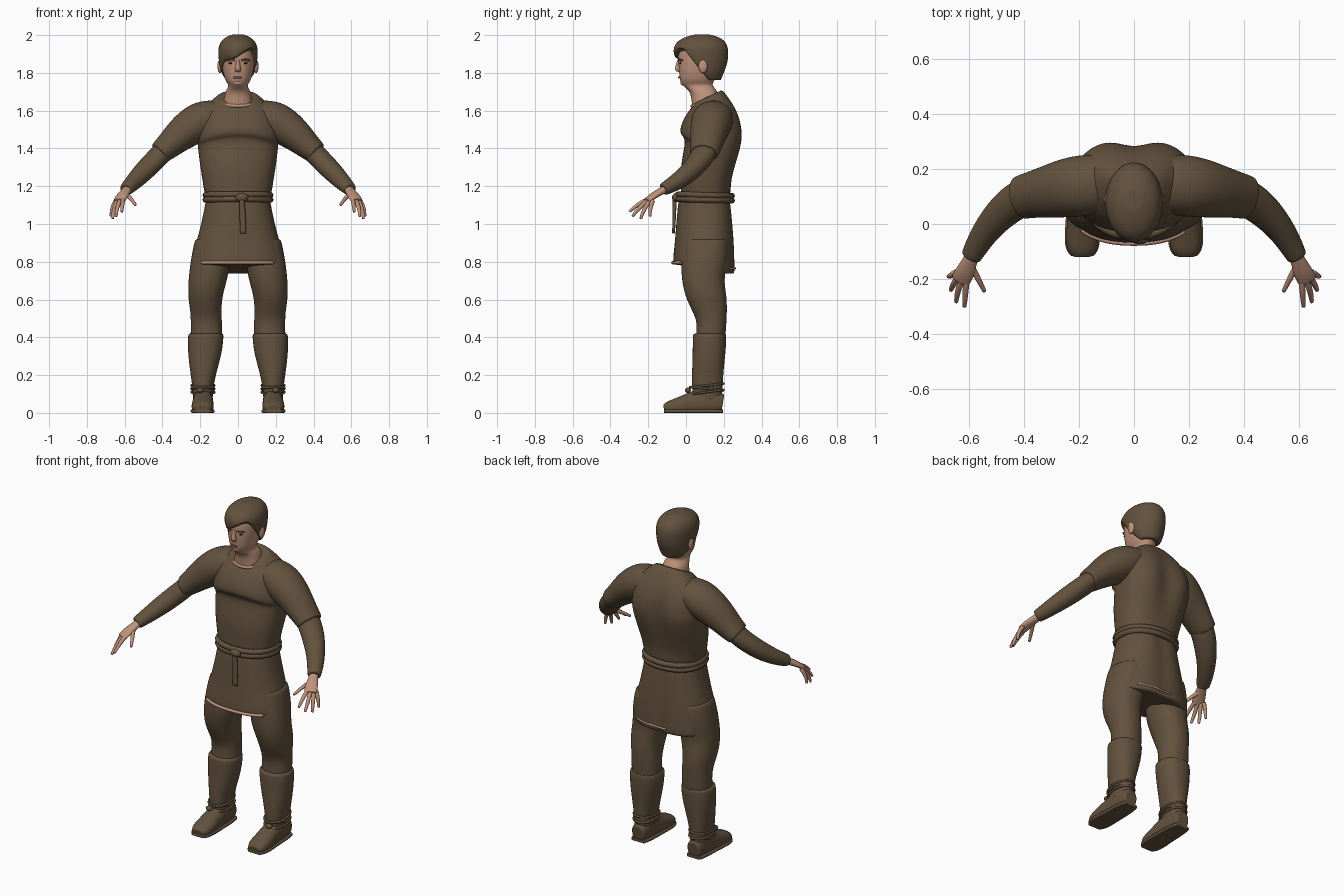
import bpy, bmesh, math
from mathutils import Vector

cube = bpy.data.objects.get("Cube")
if cube:
    bpy.data.objects.remove(cube, do_unlink=True)


def material(name, rgb):
    mat = bpy.data.materials.new(name)
    mat.use_nodes = True
    mat.diffuse_color = (*rgb, 1)
    mat.node_tree.nodes["Principled BSDF"].inputs["Base Color"].default_value = (*rgb, 1)
    return mat


BROWN = material("brown cloth", (0.125, 0.085, 0.048))
SKIN = material("skin", (0.52, 0.29, 0.2))
LIP = material("lip", (0.33, 0.15, 0.11))
DARK = material("dark eye", (0.03, 0.02, 0.015))


def oval(angle, power):
    """Point on a unit superellipse."""
    c, s = math.cos(angle), math.sin(angle)
    return (math.copysign(abs(c) ** (2 / power), c), math.copysign(abs(s) ** (2 / power), s))


def loft(name, rings, mat, power=2, path=False, shape=None, count=20, level=2):
    """Skin oval rings (x, y, z, half width, half depth); path mode turns them along the way."""
    bm = bmesh.new()
    centres = [Vector(r[:3]) for r in rings]
    sections = []
    last = len(rings) - 1
    for i, r in enumerate(rings):
        u, v = Vector((1, 0, 0)), Vector((0, 1, 0))
        if path:
            t = (centres[min(i + 1, last)] - centres[max(i - 1, 0)]).normalized()
            u = t.cross(Vector((0, 0, 1))).normalized()
            v = u.cross(t)
        scales = (0.9, 1) if i == 0 else (1, 0.9) if i == last else (1,)
        for k in scales:
            loop = []
            for j in range(count):
                a, b = oval(math.tau * j / count, power)
                p = centres[i] + u * a * r[3] * k + v * b * r[4] * k
                loop.append(bm.verts.new(shape(p) if shape else p))
            sections.append(loop)
    for low, high in zip(sections, sections[1:]):
        for j in range(count):
            m = (j + 1) % count
            bm.faces.new((low[j], low[m], high[m], high[j]))
    bm.faces.new(sections[0])
    bm.faces.new(sections[-1])
    bmesh.ops.recalc_face_normals(bm, faces=bm.faces)
    mesh = bpy.data.meshes.new(name)
    bm.to_mesh(mesh)
    bm.free()
    mesh.materials.append(mat)
    mesh.shade_smooth()
    obj = bpy.data.objects.new(name, mesh)
    bpy.context.collection.objects.link(obj)
    sub = obj.modifiers.new("smooth", "SUBSURF")
    sub.levels = sub.render_levels = level
    return obj


def cord(name, points, radius, mat, closed=False):
    curve = bpy.data.curves.new(name, "CURVE")
    curve.dimensions = "3D"
    curve.bevel_depth = radius
    curve.bevel_resolution = 2
    curve.use_fill_caps = True
    line = curve.splines.new("POLY")
    line.points.add(len(points) - 1)
    for slot, p in zip(line.points, points):
        slot.co = (*p, 1)
    line.use_cyclic_u = closed
    curve.materials.append(mat)
    obj = bpy.data.objects.new(name, curve)
    bpy.context.collection.objects.link(obj)


def arc(x, y, z, rx, ry, start=0, end=360, power=2, steps=40, tilt=0):
    pts = []
    for i in range(steps):
        a, b = oval(math.radians(start + (end - start) * i / steps), power)
        pts.append((x + a * rx, y + b * ry, z + b * tilt))
    return pts


def ball(name, place, size, mat):
    bpy.ops.mesh.primitive_uv_sphere_add(segments=16, ring_count=10, location=place)
    obj = bpy.context.object
    obj.name = name
    obj.scale = size
    obj.data.materials.append(mat)
    obj.data.shade_smooth()


def flip(rings, s):
    return [(r[0] * s, *r[1:]) for r in rings]


# Tunic body: scooped collar, arched chest fold, shoulder blades with a spine groove
def tunic_shape(p):
    x, y, z = p
    if y < 0.1 and 1.4 < z < 1.55:
        z -= 0.9 * x * x
    if y > 0.18:
        fade = max(0, 1 - abs(z - 1.45) / 0.25)
        y += fade * (0.014 - 0.035 * math.exp(-(x / 0.06) ** 2))
    if z > 1.6:
        z += (y - 0.16) * 5 * (z - 1.6)
    return Vector((x, y, z))


loft("tunic_body", [
    (0, .1, 1.13, .163, .125), (0, .105, 1.17, .18, .133), (0, .105, 1.21, .185, .132),
    (0, .115, 1.3, .2, .145), (0, .14, 1.4, .213, .15), (0, .146, 1.46, .217, .15),
    (0, .13, 1.478, .22, .167), (0, .135, 1.54, .22, .158), (0, .14, 1.61, .19, .125),
    (0, .13, 1.66, .14, .092), (0, .115, 1.695, .105, .077)], BROWN, 2.4, shape=tunic_shape, count=32)


# Tunic skirt, longer at the back
def skirt_shape(p):
    drop = 0.05 * min(1, max(0, (p.y - 0.1) / 0.1)) * min(1, max(0, (0.9 - p.z) / 0.1))
    seat = 0.012 * math.exp(-(p.x / 0.04) ** 2) if p.y > 0.15 else 0
    return Vector((p.x, p.y - seat, p.z - drop))


loft("tunic_skirt", [
    (0, .1, 1.17, .163, .13), (0, .1, 1.1, .175, .144), (0, .1, 1, .195, .152),
    (0, .1, .9, .223, .16), (0, .097, .82, .246, .166), (0, .097, .785, .248, .166)],
    BROWN, 2.3, shape=skirt_shape, count=32)
cord("front_hem_lining", arc(0, .097, .795, .246, .167, 222, 318, 2.3), .009, SKIN)
cord("back_hem_lining", arc(0, .097, .765, .246, .162, 50, 100, 2.3), .006, SKIN)

# Belt with knot and hanging end
for z in (1.128, 1.153):
    cord("belt_band", arc(0, .1, z, .172, .143, power=2.2, tilt=-.004), .016, BROWN, True)
ball("belt_knot", (.02, -.052, 1.14), (.035, .022, .024), BROWN)
loft("belt_end", [(.02, -.06, 1.13, .014, .012), (.025, -.062, 1.05, .018, .01),
                  (.027, -.066, .95, .017, .008)], BROWN, count=10, level=1)

# Neck and face
loft("head", [
    (0, .11, 1.6, .09, .075), (0, .1, 1.66, .074, .072), (0, .095, 1.705, .068, .074),
    (0, .058, 1.733, .045, .078), (0, .058, 1.755, .066, .09), (0, .064, 1.79, .077, .1),
    (0, .072, 1.84, .087, .113), (0, .078, 1.89, .09, .122), (0, .08, 1.94, .085, .12),
    (0, .085, 1.97, .055, .08)], SKIN, 2.2, count=24)
cord("collar_lining", arc(0, .115, 1.645, .093, .083, 200, 340, tilt=.02), .009, SKIN)
loft("nose", [(0, -.034, 1.805, .014, .012), (0, -.042, 1.818, .018, .02),
              (0, -.04, 1.84, .011, .016), (0, -.034, 1.872, .009, .01)], SKIN, count=12)
cord("mouth", arc(0, .06, 1.776, .075, .099, 252, 288, steps=9), .005, LIP)
ball("chin", (0, -.012, 1.748), (.026, .018, .016), SKIN)
for side, s in (("left", 1), ("right", -1)):
    ball(side + "_eye", (s * .036, -.029, 1.852), (.014, .006, .006), DARK)
    cord(side + "_brow", [(s * .018, -.041, 1.866), (s * .04, -.037, 1.872),
                          (s * .06, -.02, 1.866)], .005, BROWN)
    ball(side + "_ear", (s * .096, .09, 1.835), (.013, .024, .036), SKIN)


# Hair cap with a fringe swept to one side
def hair_shape(p):
    t = min(1, max(0, (p.y + 0.01) / 0.13))
    fringe = 1.868 + max(0, p.x + 0.03) * 0.7
    if p.x > 0.07:
        fringe -= (p.x - 0.07) * 1.5
    return Vector((p.x, p.y, max(p.z, fringe * (1 - t) + 1.76 * t)))


loft("hair", [
    (0, .125, 1.755, .062, .06), (0, .1, 1.8, .091, .1), (0, .083, 1.845, .1, .136),
    (0, .08, 1.885, .104, .144), (0, .078, 1.93, .106, .147), (0, .08, 1.966, .093, .13),
    (0, .085, 1.99, .066, .092), (0, .085, 2.003, .03, .04)], BROWN, shape=hair_shape, count=32)


def foot_shape(p):
    return Vector((p.x, p.y, max(p.z, 0.004)))


def sole_shape(p):
    return Vector((p.x, p.y, min(max(p.z, 0), 0.018)))


foot = [(.185, .195, .05, .042, .05), (.185, .13, .06, .054, .075), (.185, .05, .055, .054, .068),
        (.187, -.03, .036, .06, .048), (.188, -.09, .027, .058, .038), (.188, -.117, .022, .036, .022)]

for side, s in (("left", 1), ("right", -1)):
    # Sleeves and arms
    loft(side + "_short_sleeve", flip([
        (.1, .15, 1.58, .1, .08), (.18, .14, 1.555, .115, .105), (.25, .13, 1.515, .108, .102),
        (.32, .115, 1.46, .095, .085), (.375, .105, 1.408, .084, .07),
        (.415, .095, 1.375, .08, .062)], s), BROWN, path=True)
    loft(side + "_long_sleeve", flip([
        (.36, .11, 1.42, .07, .055), (.41, .095, 1.37, .07, .055), (.46, .06, 1.318, .065, .055),
        (.515, .005, 1.262, .055, .052), (.56, -.06, 1.215, .046, .043),
        (.592, -.12, 1.183, .038, .034)], s), BROWN, path=True)
    # Hands
    loft(side + "_palm", flip([
        (.58, -.1, 1.19, .026, .022), (.597, -.138, 1.17, .028, .02), (.613, -.175, 1.148, .038, .018),
        (.63, -.208, 1.122, .036, .014)], s), SKIN, path=True, count=12)
    fingers = {
        "thumb": ((.592, -.15, 1.16), (.567, -.195, 1.135), (.542, -.245, 1.1)),
        "index": ((.607, -.195, 1.135), (.612, -.255, 1.105), (.615, -.3, 1.065)),
        "middle": ((.622, -.195, 1.13), (.642, -.25, 1.085), (.645, -.283, 1.04)),
        "ring": ((.638, -.19, 1.125), (.659, -.225, 1.075), (.664, -.24, 1.027)),
        "little": ((.646, -.175, 1.125), (.668, -.19, 1.085), (.673, -.19, 1.04))}
    for finger, joints in fingers.items():
        loft(side + "_" + finger, flip([(*p, w, w) for p, w in zip(joints, (.013, .012, .008))], s),
             SKIN, path=True, count=8, level=1)
    # Trouser legs and boot shafts
    loft(side + "_trouser_leg", flip([
        (.13, .105, .92, .1, .12), (.148, .1, .8, .105, .127), (.158, .087, .71, .105, .112),
        (.175, .105, .62, .092, .112), (.17, .125, .54, .083, .093), (.167, .138, .48, .083, .077),
        (.168, .128, .38, .085, .08)], s), BROWN, 2.2)
    loft(side + "_boot_shaft", flip([
        (.17, .125, .42, .097, .091), (.175, .123, .32, .092, .088), (.183, .115, .22, .071, .084),
        (.186, .112, .14, .056, .083), (.186, .115, .06, .052, .075)], s), BROWN, 2.2)
    # Shoes with soles and ankle laces
    loft(side + "_shoe", flip(foot, s), BROWN, 2.3, path=True, shape=foot_shape)
    loft(side + "_sole", [(x, y, .01, w + .006, .03) for x, y, z, w, h in flip(foot, s)],
         BROWN, path=True, shape=sole_shape)
    for z, tilt in ((.11, .012), (.128, -.008), (.145, .01)):
        cord(side + "_lace", arc(s * .186, .11, z, .061, .089, tilt=tilt, steps=24), .006, BROWN, True)
    ball(side + "_lace_knot", (s * .2, .01, .12), (.02, .016, .014), BROWN)
